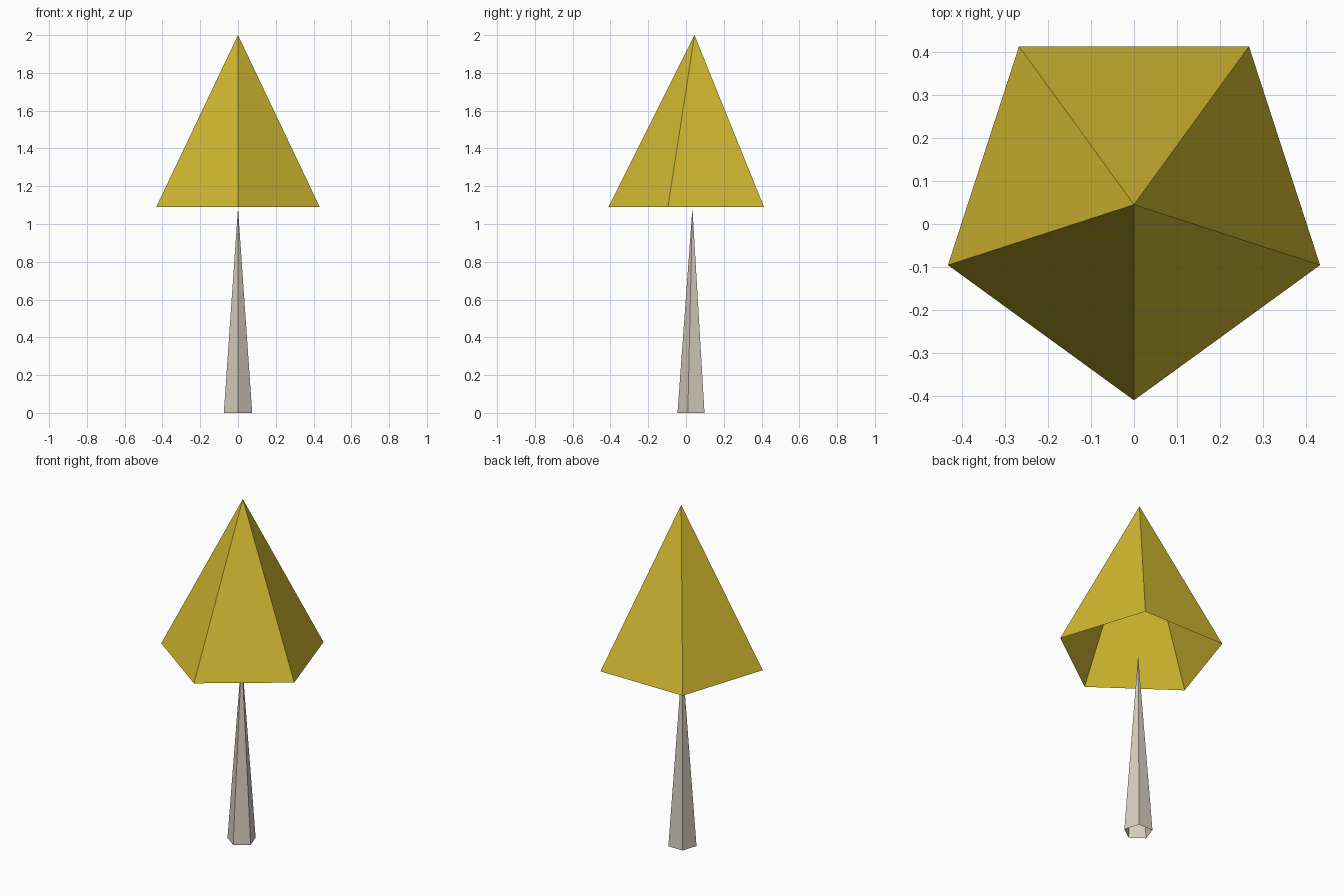
import bpy
import bmesh
from math import sin, cos, pi

cube = bpy.data.objects.get("Cube")
if cube:
    bpy.data.objects.remove(cube, do_unlink=True)

SIDES = 5


def make_material(name, rgb):
    mat = bpy.data.materials.new(name)
    mat.use_nodes = True
    colour = (*rgb, 1.0)
    mat.diffuse_color = colour
    mat.node_tree.nodes["Principled BSDF"].inputs["Base Color"].default_value = colour
    return mat


def open_pyramid(name, radius, y, z_base, z_tip, mat):
    """Flat-shaded pyramid without a base, one corner facing the front."""
    bm = bmesh.new()
    angles = [-pi / 2 + 2 * pi * i / SIDES for i in range(SIDES)]
    ring = [bm.verts.new((radius * cos(a), y + radius * sin(a), z_base)) for a in angles]
    tip = bm.verts.new((0, y, z_tip))
    for i in range(SIDES):
        bm.faces.new((ring[i], ring[(i + 1) % SIDES], tip))
    mesh = bpy.data.meshes.new(name)
    bm.to_mesh(mesh)
    bm.free()
    mesh.materials.append(mat)
    obj = bpy.data.objects.new(name, mesh)
    bpy.context.collection.objects.link(obj)
    return obj


leaf_yellow = make_material("leaf_yellow", (0.64, 0.48, 0.03))
pale_bark = make_material("pale_bark", (0.68, 0.62, 0.52))

# Slender trunk tapering to a point under the hollow canopy
open_pyramid("trunk", 0.079, 0.034, 0.0, 1.085, pale_bark)
open_pyramid("canopy", 0.455, 0.045, 1.09, 2.0, leaf_yellow)
